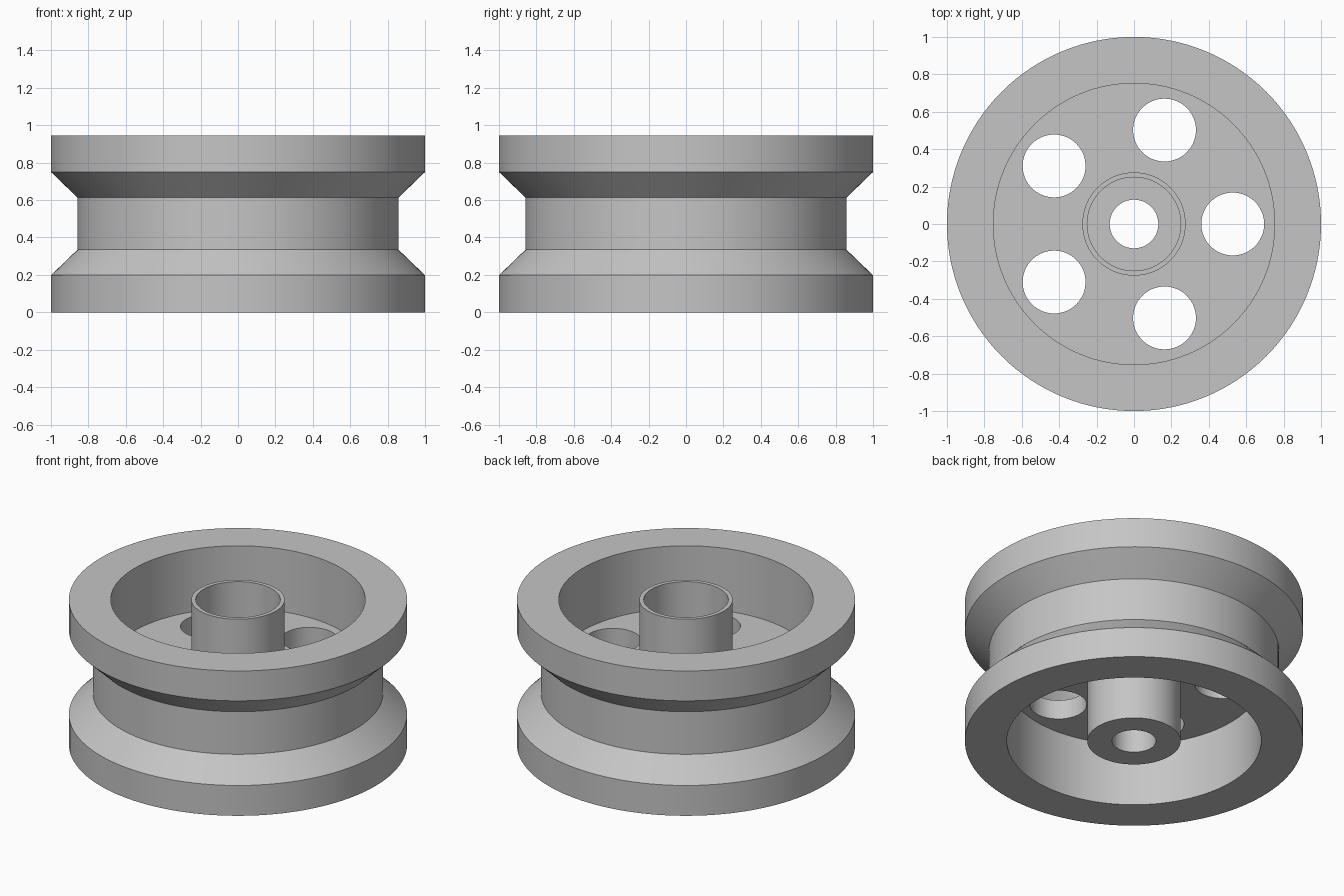
import bpy
import bmesh
from math import pi, cos, sin, radians

SEGMENTS = 128
HEIGHT = 0.945

cube = bpy.data.objects.get("Cube")
if cube:
    bpy.data.objects.remove(cube, do_unlink=True)

# Single grey material
grey = bpy.data.materials.new("plain grey")
grey.use_nodes = True
colour = (0.56, 0.56, 0.56, 1)
grey.diffuse_color = colour
grey.node_tree.nodes["Principled BSDF"].inputs["Base Color"].default_value = colour


def lathe(name, profile):
    """Turn a closed (radius, height) profile around the z axis."""
    bm = bmesh.new()
    rings = []
    for i in range(SEGMENTS):
        a = 2 * pi * i / SEGMENTS
        rings.append([bm.verts.new((r * cos(a), r * sin(a), z)) for r, z in profile])
    count = len(profile)
    for i, ring in enumerate(rings):
        following = rings[(i + 1) % SEGMENTS]
        for j in range(count):
            k = (j + 1) % count
            bm.faces.new((ring[j], following[j], following[k], ring[k]))
    bmesh.ops.recalc_face_normals(bm, faces=bm.faces)
    mesh = bpy.data.meshes.new(name)
    bm.to_mesh(mesh)
    bm.free()
    mesh.materials.append(grey)
    obj = bpy.data.objects.new(name, mesh)
    bpy.context.collection.objects.link(obj)
    return obj


def smooth(obj):
    bpy.ops.object.select_all(action="DESELECT")
    obj.select_set(True)
    bpy.context.view_layer.objects.active = obj
    bpy.ops.object.shade_smooth_by_angle(angle=radians(30))


# Rim with a flat-bottomed V groove
rim = lathe("grooved_rim", [
    (0.752, 0), (1, 0), (1, 0.198), (0.858, 0.335),
    (0.858, 0.613), (1, 0.75), (1, HEIGHT), (0.752, HEIGHT)])

# Hub with a narrow axle hole and a wide bearing seat above it
hub = lathe("hub", [
    (0.13, 0), (0.276, 0), (0.276, HEIGHT), (0.25, HEIGHT),
    (0.25, 0.47), (0.13, 0.47)])

# Web joining hub and rim
web = lathe("web", [(0.265, 0.41), (0.77, 0.41), (0.77, 0.537), (0.265, 0.537)])

# Five round holes through the web
for i in range(5):
    a = 2 * pi * i / 5
    bpy.ops.mesh.primitive_cylinder_add(
        vertices=64, radius=0.168, depth=0.5,
        location=(0.528 * cos(a), 0.528 * sin(a), HEIGHT / 2))
    cutter = bpy.context.object
    cutter.name = "hole_cutter"
    cutter.hide_render = True
    cutter.data.materials.append(grey)
    cut = web.modifiers.new("hole", "BOOLEAN")
    cut.operation = "DIFFERENCE"
    cut.solver = "EXACT"
    cut.object = cutter
    bpy.context.view_layer.objects.active = web
    bpy.ops.object.modifier_apply(modifier=cut.name)
    bpy.data.objects.remove(cutter, do_unlink=True)

for part in (rim, hub, web):
    smooth(part)
